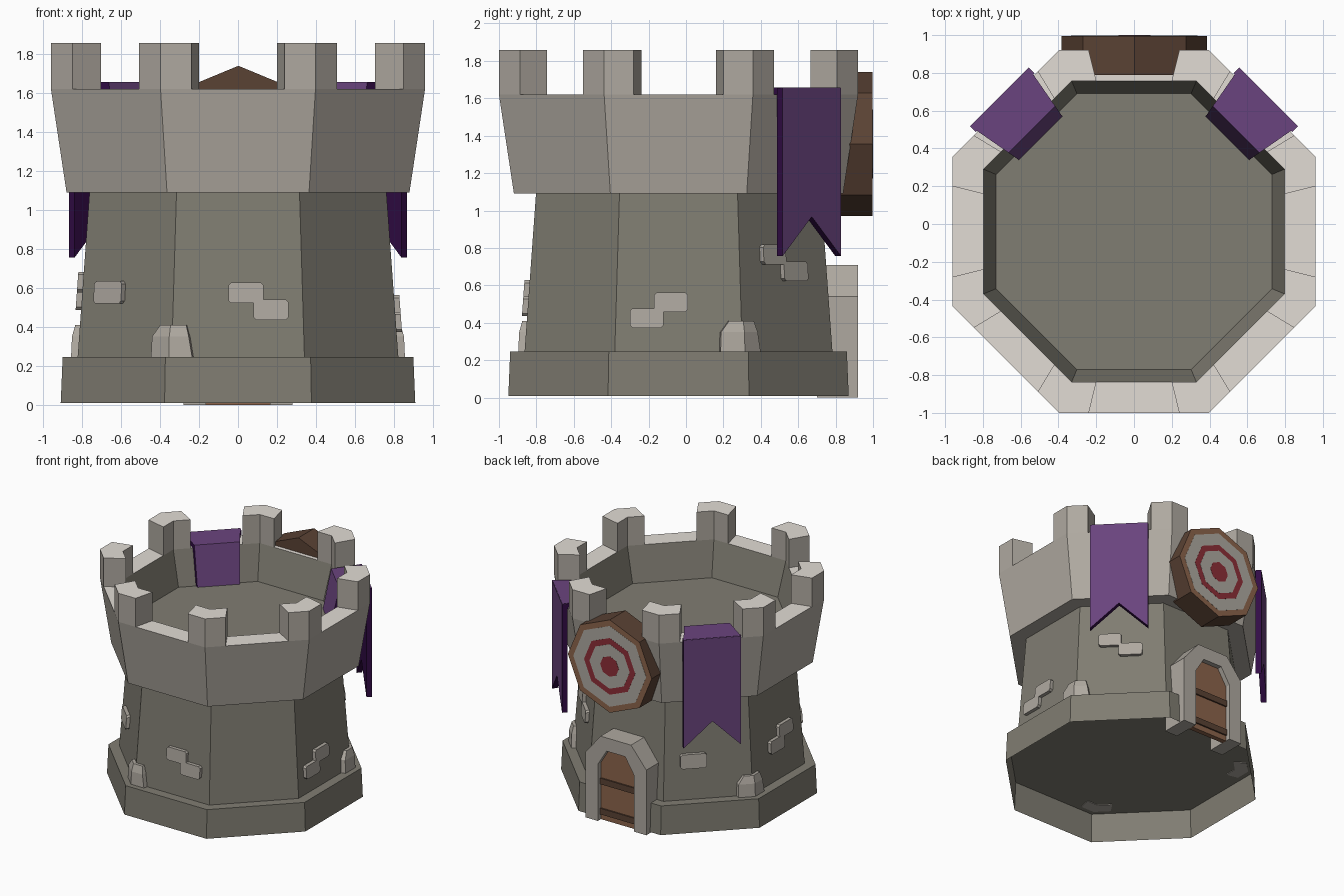
import bpy, bmesh, math
from mathutils import Vector

if "Cube" in bpy.data.objects:
    bpy.data.objects.remove(bpy.data.objects["Cube"])

CY = -0.04                      # tower axis is slightly in front of the origin
K = math.tan(math.pi / 8)       # half side of an octagon per unit apothem
Z = Vector((0, 0, 1))


def mat(name, r, g, b):
    m = bpy.data.materials.new(name)
    lin = [((c / 255 + 0.055) / 1.055) ** 2.4 for c in (r, g, b)]
    m.diffuse_color = (*lin, 1)
    m.use_nodes = True
    m.node_tree.nodes["Principled BSDF"].inputs["Base Color"].default_value = m.diffuse_color
    return m


STONE = mat("stone", 128, 125, 114)
LIGHT = mat("light_stone", 175, 169, 160)
PALE = mat("pale_stone", 226, 220, 213)
PURPLE = mat("purple_cloth", 106, 68, 126)
DARKPUR = mat("dark_purple_edge", 50, 12, 70)
WOOD = mat("wood", 140, 100, 75)
DARKWOOD = mat("dark_wood", 90, 66, 52)
RED = mat("target_red", 140, 46, 55)
GREY = mat("target_grey", 174, 169, 160)


def build(name, verts, faces, mats, rule=None):
    me = bpy.data.meshes.new(name)
    me.from_pydata([tuple(v) for v in verts], [], faces)
    ob = bpy.data.objects.new(name, me)
    bpy.context.collection.objects.link(ob)
    for m in mats:
        me.materials.append(m)
    bm = bmesh.new()
    bm.from_mesh(me)
    bmesh.ops.recalc_face_normals(bm, faces=bm.faces)
    bm.normal_update()
    if rule:
        for f in bm.faces:
            f.material_index = rule(f.normal)
    bm.to_mesh(me)
    bm.free()
    return ob


def loft(name, outlines, mats, rule=None, start=True, end=True):
    """Skin through matching outlines, with optional end caps."""
    n, m = len(outlines[0]), len(outlines)
    faces = [tuple(range(n))] if start else []
    if end:
        faces.append(tuple(range(n * m - n, n * m)))
    for j in range(m - 1):
        faces += [(n * j + i, n * j + (i + 1) % n, n * j + n + (i + 1) % n, n * j + n + i)
                  for i in range(n)]
    return build(name, [v for o in outlines for v in o], faces, mats, rule)


def side(deg):
    """Outward normal and rightward tangent of a tower side."""
    a = math.radians(deg)
    return Vector((math.cos(a), math.sin(a), 0)), Vector((-math.sin(a), math.cos(a), 0))


def on_side(deg, r, lat, z):
    n, t = side(deg)
    return Vector((0, CY, 0)) + n * r + t * lat + Z * z


def octagon(ap, z):
    return [on_side(45 * k, ap, ap * K, z) for k in range(8)]


def corner_outline(deg, ro, ri, z, left, right, left_in, right_in):
    """Chevron wrapped round the corner between side deg and side deg+45."""
    d = deg + 45
    return [on_side(deg, ro, ro * K - left, z), on_side(deg, ro, ro * K, z),
            on_side(d, ro, -ro * K + right, z), on_side(d, ri, -ri * K + right_in, z),
            on_side(deg, ri, ri * K, z), on_side(deg, ri, ri * K - left_in, z)]


# tower shell: hollow plinth (open below), ledge and tapered body
loft("plinth", [octagon(0.91, 0.008), octagon(0.90, 0.245), octagon(0.80, 0.245)],
     [STONE], None, False, True)
loft("tower_body", [octagon(0.823, 0.245), octagon(0.762, 1.09)], [STONE], None, False, False)

# flared parapet with sunken roof floor
loft("parapet", [octagon(a, z) for a, z in
                 ((0.762, 1.09), (0.88, 1.09), (0.96, 1.62), (0.797, 1.62), (0.73, 1.335))],
     [LIGHT, PALE, STONE],
     lambda n: 2 if 0.05 < n.z < 0.5 else (1 if n.z > 0.9 else 0), False, False)
loft("roof_floor", [octagon(0.74, 1.31), octagon(0.735, 1.335)], [STONE], None, False, True)

# merlons on the eight corners
for k in range(8):
    loft(f"merlon_{k + 1}",
         [corner_outline(45 * k, 0.96, 0.797, z, 0.158, 0.158, 0.131, 0.131) for z in (1.62, 1.857)],
         [LIGHT, PALE], lambda n: 1 if n.z > 0.9 else 0, False, True)

# loose corner stones above the plinth
for i, deg in enumerate((-135, 0, 135)):
    loft(f"corner_stone_{i + 1}",
         [corner_outline(deg, 0.857, 0.76, 0.24, 0.13, 0.12, 0.11, 0.10),
          corner_outline(deg, 0.852, 0.76, 0.35, 0.125, 0.10, 0.10, 0.08),
          corner_outline(deg, 0.835, 0.76, 0.41, 0.075, 0.08, 0.06, 0.06)], [LIGHT])

# raised bricks: side angle, sideways offset, height, width, thickness
bricks = [(-90, 0.04, 0.575, 0.18, 0.105), (-90, 0.17, 0.488, 0.18, 0.105),
          (0, -0.17, 0.425, 0.18, 0.105), (0, -0.04, 0.51, 0.18, 0.105),
          (45, -0.085, 0.765, 0.17, 0.105), (45, 0.07, 0.675, 0.18, 0.105),
          (180, -0.02, 0.54, 0.18, 0.105), (180, 0.1, 0.63, 0.18, 0.105),
          (-135, -0.12, 0.577, 0.2, 0.115), (135, -0.11, 0.56, 0.2, 0.115)]
for i, (deg, lat, z, w, h) in enumerate(bricks):
    c = 0.014
    quarter = [(w / 2, h / 2 - c), (w / 2 - c, h / 2)]
    rim = quarter + [(-x, y) for x, y in quarter[::-1]]
    rim += [(-x, -y) for x, y in rim]
    loft(f"brick_{i + 1}",
         [[on_side(deg, 0.823 - 0.072 * (z + dy - 0.245) + out, lat + dx, z + dy) for dx, dy in rim]
          for out in (-0.02, 0.028)], [LIGHT])

# banners folded over the wall on both back diagonals
for label, deg in (("right", 45), ("left", 135)):
    n0, t0 = side(deg)
    tail = [(-0.22, 1.655), (-0.22, 0.757), (0, 0.967), (0.22, 0.757), (0.22, 1.655)]
    loft(f"{label}_banner", [[on_side(deg, r, x, z) for x, z in tail] for r in (0.965, 1.008)],
         [PURPLE, DARKPUR], lambda n: 0 if n.dot(n0) > 0.5 or n.z > 0.5 else 1)
    # fold narrows towards its inner end
    fold = [(1.005, 1.658), (0.765, 1.658), (0.70, 1.337), (0.735, 1.337), (0.80, 1.61), (1.005, 1.61)]
    loft(f"{label}_banner_fold",
         [[on_side(deg, r, s * (0.218 - 0.18 * (1.005 - r)), z) for r, z in fold] for s in (-1, 1)],
         [PURPLE, DARKPUR], lambda n: 1 if abs(n.dot(t0)) > 0.9 else 0)


# archery target on the back wall
def target_disc(name, r, y0, y1, mats, rule=None):
    pts = [(0.002 + r * math.sin(k * math.pi / 4), 1.355 + r * math.cos(k * math.pi / 4))
           for k in range(8)]
    loft(name, [[(x, y, z) for x, z in pts] for y in (y0, y1)], mats, rule)


target_disc("target_body", 0.385, 0.79, 0.996, [DARKWOOD, WOOD], lambda n: 1 if n.y > 0.9 else 0)
for name, r, y, m in (("target_face", 0.335, 0.997, GREY), ("target_ring", 0.235, 0.998, RED),
                      ("target_inner", 0.185, 0.999, GREY), ("target_bullseye", 0.085, 1.0, RED)):
    target_disc(name, r, 0.995, y, [m])


# back doorway: stone arch, wooden door, cross bars
def back_plate(name, pts, y0, y1, m):
    loft(name, [[(x, y, z) for x, z in pts] for y in (y0, y1)], [m])


mirror = lambda pts: [(-x, z) for x, z in reversed(pts)]
half = [(0.165, 0), (0.28, 0), (0.28, 0.54), (0.14, 0.71)]
inner = [(0.165, 0.47), (0.085, 0.60)]
back_plate("door_frame", half + mirror(half) + mirror(inner)[::-1] + inner[::-1], 0.70, 0.92, LIGHT)
door = [(0.167, 0), (0.167, 0.475), (0.088, 0.605)]
back_plate("door", door + mirror(door), 0.84, 0.88, WOOD)
for i, z in enumerate((0.045, 0.295)):
    back_plate(f"door_bar_{i + 1}", [(-0.166, z), (0.166, z), (0.166, z + 0.05), (-0.166, z + 0.05)],
               0.86, 0.892, DARKWOOD)
